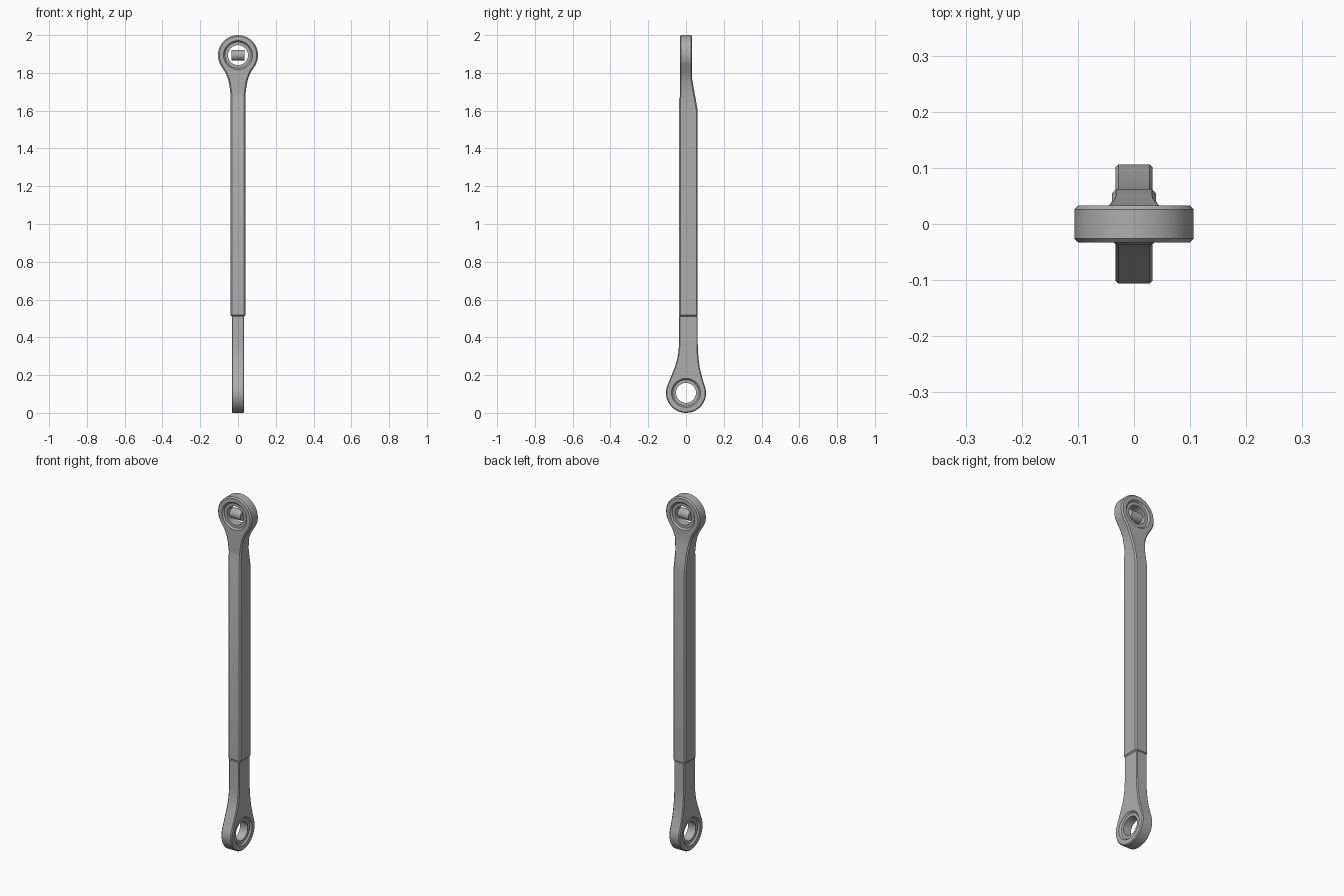
import bpy, bmesh
from math import sin, cos, radians, pi
from mathutils import Matrix

cube = bpy.data.objects.get("Cube")
if cube:
    bpy.data.objects.remove(cube)

steel = bpy.data.materials.new("grey_steel")
steel.use_nodes = True
GREY = (0.42, 0.42, 0.42, 1)
steel.diffuse_color = GREY
steel.node_tree.nodes["Principled BSDF"].inputs["Base Color"].default_value = GREY

R = 0.106          # eye radius
LOW, HIGH = R, 2 - R   # eye centre heights
THICK = 0.033      # half thickness of the eyes


def make(name, bm):
    bmesh.ops.recalc_face_normals(bm, faces=bm.faces)
    mesh = bpy.data.meshes.new(name)
    bm.to_mesh(mesh)
    bm.free()
    mesh.materials.append(steel)
    obj = bpy.data.objects.new(name, mesh)
    bpy.context.collection.objects.link(obj)
    return obj


def activate(obj):
    bpy.ops.object.select_all(action='DESELECT')
    obj.select_set(True)
    bpy.context.view_layer.objects.active = obj


def loft(name, rows):
    """Stack rectangles (z, x0, x1, y0, y1) and merge the coplanar faces."""
    bm = bmesh.new()
    rings = [[bm.verts.new(p) for p in
              ((x0, y0, z), (x1, y0, z), (x1, y1, z), (x0, y1, z))]
             for z, x0, x1, y0, y1 in rows]
    for a, b in zip(rings, rings[1:]):
        for i in range(4):
            j = (i + 1) % 4
            bm.faces.new((a[i], a[j], b[j], b[i]))
    bm.faces.new(rings[0])
    bm.faces.new(rings[-1])
    bmesh.ops.recalc_face_normals(bm, faces=bm.faces)
    bmesh.ops.dissolve_limit(bm, angle_limit=radians(1), verts=bm.verts, edges=bm.edges)
    return make(name, bm)


def eye_arc(tangent):
    """Half widths and heights of the eye, from its pole to the neck."""
    steps = 22
    span = 90 + tangent - 3
    angles = [radians(87 - span * i / steps) for i in range(steps + 1)]
    return [(R * cos(a), R * sin(a)) for a in angles]


def bore(obj, z, turn):
    """Cut a through hole with a tapered seat on both faces."""
    profile = [(0, 0.05), (0.081, 0.05), (0.077, THICK), (0.069, 0.024), (0.053, 0.024)]
    profile += [(r, -h) for r, h in reversed(profile)]
    bm = bmesh.new()
    verts = [bm.verts.new((r, 0, h)) for r, h in profile]
    edges = [bm.edges.new(e) for e in zip(verts, verts[1:])]
    bmesh.ops.spin(bm, geom=verts + edges, axis=(0, 0, 1), cent=(0, 0, 0),
                   angle=2 * pi, steps=48)
    bmesh.ops.remove_doubles(bm, verts=bm.verts, dist=1e-5)
    bm.transform(Matrix.Translation((0, 0, z)) @ turn)
    cutter = make("bore_cutter", bm)
    cutter.hide_render = True
    mod = obj.modifiers.new("bore", 'BOOLEAN')
    mod.object, mod.operation, mod.solver = cutter, 'DIFFERENCE', 'EXACT'
    activate(obj)
    bpy.ops.object.modifier_apply(modifier="bore")
    bpy.data.objects.remove(cutter)


def chamfer(obj, width):
    mod = obj.modifiers.new("chamfer", 'BEVEL')
    mod.width, mod.segments, mod.limit_method = width, 1, 'ANGLE'
    mod.angle_limit = radians(50)
    activate(obj)
    bpy.ops.object.modifier_apply(modifier="chamfer")


ALONG_X = Matrix.Rotation(pi / 2, 4, 'Y')
ALONG_Y = Matrix.Rotation(pi / 2, 4, 'X')

# Lower arm: eye bored sideways, neck blending into the offset shank
rows = [(LOW - h, -THICK, THICK, -w, w) for w, h in eye_arc(25)]
for z, y0, y1 in ((0.2, -0.076, 0.082), (0.24, -0.06, 0.073), (0.28, -0.047, 0.067),
                  (0.33, -0.039, 0.063), (0.37, -0.037, 0.062), (0.515, -0.037, 0.062)):
    rows.append((z, -THICK, THICK, y0, y1))
lower = loft("lower_arm", rows)
chamfer(lower, 0.005)
bore(lower, LOW, ALONG_X)

# Upper arm: thicker shank, sloped back and an eye bored front to back
rows = [(HIGH + h, -w, w, -THICK, THICK) for w, h in eye_arc(35)]
for z, w, y0, y1 in ((1.8, 0.066, -THICK, THICK), (1.765, 0.052, -THICK, THICK),
                     (1.73, 0.045, -THICK, 0.039), (1.69, 0.04, -THICK, 0.046),
                     (1.67, 0.039, -THICK, 0.05), (1.66, 0.039, -0.037, 0.052),
                     (1.6, 0.039, -0.037, 0.062), (0.51, 0.039, -0.037, 0.062)):
    rows.append((z, -w, w, y0, y1))
upper = loft("upper_arm", rows)
chamfer(upper, 0.007)
bore(upper, HIGH, ALONG_Y)

# Cross pin inside the upper eye
bm = bmesh.new()
bmesh.ops.create_cone(bm, cap_ends=True, segments=32, radius1=0.028, radius2=0.028,
                      depth=0.068, matrix=Matrix.Translation((0, 0, HIGH)) @ ALONG_X)
pin = make("cross_pin", bm)

for obj in (lower, upper, pin):
    activate(obj)
    bpy.ops.object.shade_smooth_by_angle(angle=radians(25))
